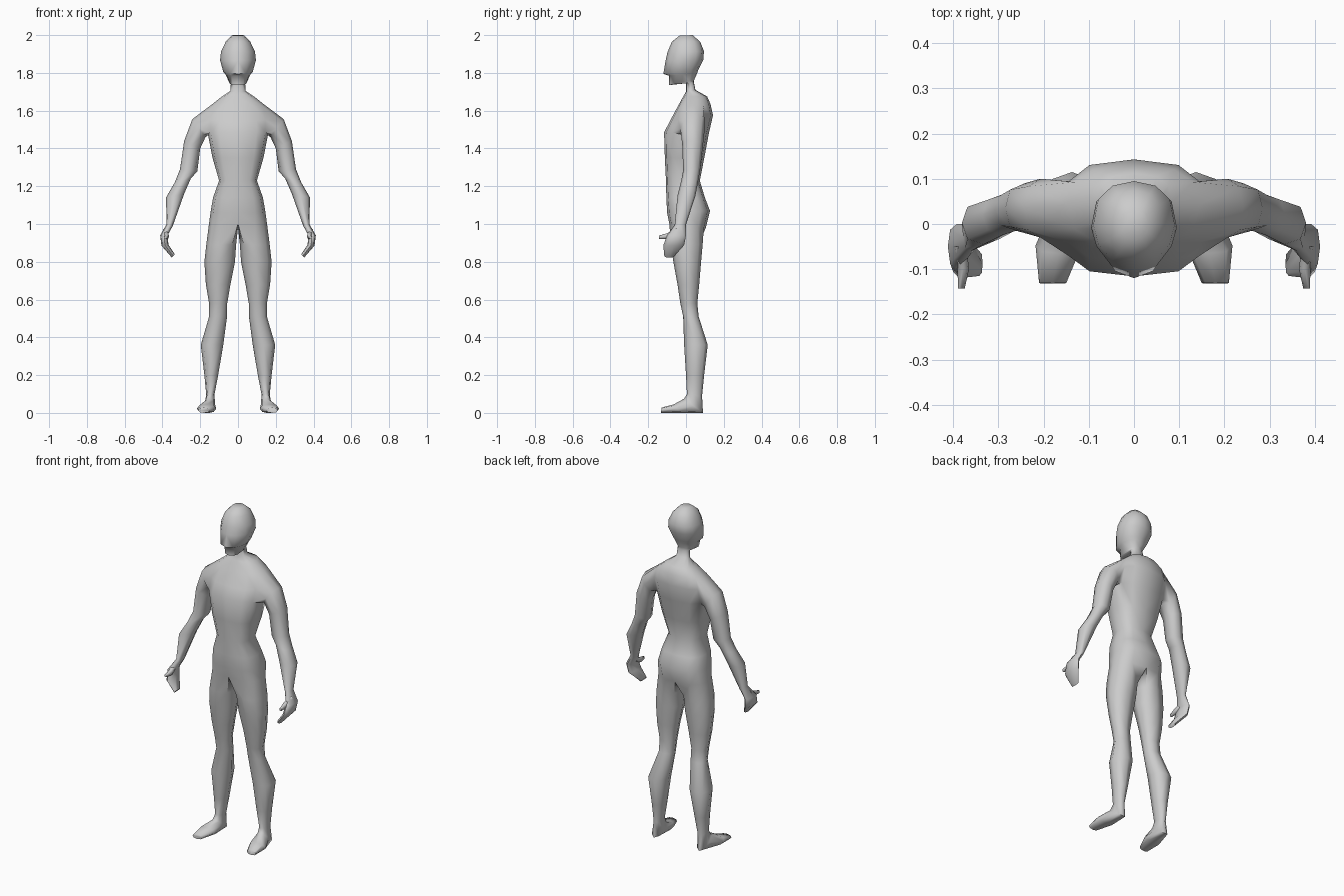
import bpy
import bmesh
from math import sin, cos, pi, radians, copysign
from mathutils import Vector

default_cube = bpy.data.objects.get("Cube")
if default_cube:
    bpy.data.objects.remove(default_cube, do_unlink=True)

skin = bpy.data.materials.new("light grey")
skin.use_nodes = True
grey = (0.6, 0.6, 0.6, 1)
skin.diffuse_color = grey
skin.node_tree.nodes["Principled BSDF"].inputs["Base Color"].default_value = grey


def soft(value, power):
    """Signed power, for rounded or pointed sections."""
    return copysign(abs(value) ** power, value)


def ring(bm, start, end, side, turn=0.0, power=0.85):
    """Eight vertices around a section that runs from start to end."""
    middle, half = (start + end) / 2, (start - end) / 2
    angles = [turn + k * pi / 4 for k in range(8)]
    return [bm.verts.new(middle + half * soft(cos(a), power) + side * soft(sin(a), power))
            for a in angles]


def bridge(bm, first, second):
    count = len(first)
    for k in range(count):
        n = (k + 1) % count
        bm.faces.new((first[k], first[n], second[n], second[k]))


def loft(bm, loops):
    for first, second in zip(loops, loops[1:]):
        bridge(bm, first, second)
    bm.faces.new(loops[-1])


def finish(name, bm):
    """Turn one half into a mirrored, smooth object."""
    bmesh.ops.recalc_face_normals(bm, faces=bm.faces)
    mesh = bpy.data.meshes.new(name)
    bm.to_mesh(mesh)
    bm.free()
    mesh.materials.append(skin)
    obj = bpy.data.objects.new(name, mesh)
    bpy.context.collection.objects.link(obj)
    bpy.ops.object.select_all(action='DESELECT')
    obj.select_set(True)
    bpy.context.view_layer.objects.active = obj
    bpy.ops.object.shade_smooth_by_angle(angle=radians(75))
    mirror = obj.modifiers.new("mirror", 'MIRROR')
    mirror.merge_threshold = 0.0005
    return obj


# Head and torso: half width, front y, front z, back y, back z, front bluntness
trunk = [
    (.032, -.035, 1.997, .035, 2.0, 1),
    (.065, -.075, 1.965, .075, 1.965, 1),
    (.09, -.098, 1.91, .095, 1.915, 1.2),
    (.095, -.108, 1.865, .092, 1.87, 1.3),
    (.078, -.12, 1.795, .065, 1.815, 1.3),
    (.066, -.09, 1.785, .06, 1.8, 1),
    (.047, -.09, 1.735, .044, 1.765, .8),
    (.038, 0, 1.745, .042, 1.75, 1),
    (.04, 0, 1.7, .05, 1.71, 1),
    (.085, -.015, 1.675, .112, 1.675, .8),
    (.145, -.045, 1.62, .13, 1.635, .7),
    (.16, -.085, 1.545, .143, 1.575, .7),
    (.16, -.116, 1.485, .12, 1.475, .7),
    (.135, -.112, 1.35, .097, 1.35, .7),
    (.1, -.106, 1.23, .073, 1.23, .7),
    (.132, -.104, 1.14, .1, 1.14, .7),
    (.145, -.1, 1.06, .127, 1.07, .7),
    (.155, -.088, 1, .105, .98, .8),
]
SHOULDER = 10   # first row of the arm opening

# Arm: inner x, inner z, outer x, outer z, front y, back y
arm = [
    (.172, 1.46, .242, 1.555, -.03, .1),
    (.2, 1.4, .285, 1.44, -.02, .09),
    (.215, 1.28, .307, 1.29, -.015, .075),
    (.25, 1.24, .335, 1.22, -.025, .065),
    (.285, 1.16, .381, 1.14, -.045, .05),
    (.345, .99, .378, 1, -.06, 0),
    (.373, .94, .412, .94, -.1, 0),
    (.368, .89, .405, .885, -.12, -.01),
    (.335, .84, .35, .822, -.115, -.06),
]

# Leg and foot: inner x, outer x, front y, front z, back y, back z
leg = [
    (.01, .168, -.08, .89, .088, .89),
    (.016, .178, -.067, .8, .08, .8),
    (.04, .17, -.045, .68, .07, .68),
    (.057, .153, -.03, .58, .06, .58),
    (.058, .153, -.015, .51, .067, .51),
    (.078, .197, -.01, .36, .115, .36),
    (.105, .178, 0, .2, .096, .2),
    (.125, .168, .005, .1, .085, .09),
    (.12, .18, -.01, .075, .09, 0),
    (.115, .218, -.065, .045, -.03, 0),
    (.15, .21, -.13, .028, -.132, 0),
]

body = bmesh.new()
rows = []
for width, front, front_z, back, back_z, blunt in trunk:
    row = []
    for k in range(7):
        s, c = sin(k * pi / 6), cos(k * pi / 6)
        if k in (0, 6):
            s = 0
        c = soft(c, blunt if c > 0 else .8)
        t = (1 - c) / 2
        row.append(body.verts.new((width * s ** min(blunt, .9),
                                   front + (back - front) * t,
                                   front_z + (back_z - front_z) * t)))
    rows.append(row)

body.faces.new(rows[0])
for r in range(len(rows) - 1):
    for k in range(6):
        if r in (SHOULDER, SHOULDER + 1) and k in (2, 3):
            continue
        body.faces.new((rows[r][k], rows[r][k + 1], rows[r + 1][k + 1], rows[r + 1][k]))

# Arm grows out of the shoulder opening
top, mid, low = rows[SHOULDER:SHOULDER + 3]
loops = [[top[3], top[4], mid[4], low[4], low[3], low[2], mid[2], top[2]]]
for in_x, in_z, out_x, out_z, front, back in arm:
    y = (front + back) / 2
    loops.append(ring(body, Vector((out_x, y, out_z)), Vector((in_x, y, in_z)),
                      Vector((0, (back - front) / 2, 0))))
loft(body, loops)

# Leg grows out of the hip row, closed by one crotch vertex
crotch = body.verts.new((0, .01, .98))
loops = [rows[-1] + [crotch]]
for in_x, out_x, front, front_z, back, back_z in leg:
    x = (in_x + out_x) / 2
    loops.append(ring(body, Vector((x, front, front_z)), Vector((x, back, back_z)),
                      Vector(((out_x - in_x) / 2, 0, 0)), turn=-pi / 4))
loft(body, loops)
finish("body", body)

# Thumbs
thumb = bmesh.new()
loops = []
for x, y, z, size in ((.385, -.05, .96, .018), (.378, -.1, .935, .016), (.382, -.143, .93, .009)):
    loops.append(ring(thumb, Vector((x, y, z + size)), Vector((x, y, z - size)),
                      Vector((size * .8, 0, 0))))
thumb.faces.new(loops[0])
loft(thumb, loops)
finish("thumbs", thumb)
